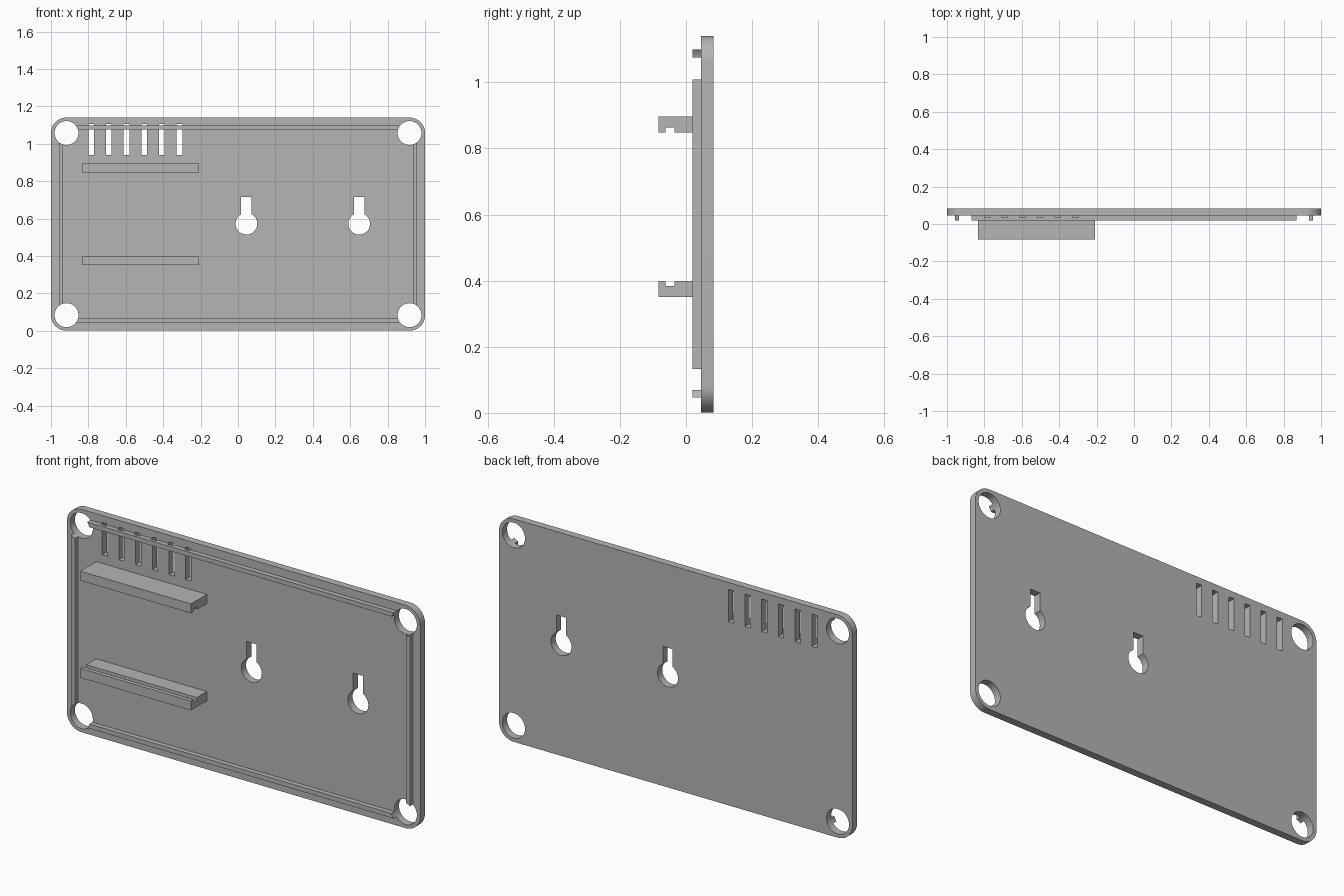
import bpy, bmesh, math
from mathutils import Vector

cube = bpy.data.objects.get("Cube")
if cube:
    bpy.data.objects.remove(cube, do_unlink=True)

grey = bpy.data.materials.new("plain grey")
grey.use_nodes = True
colour = (0.46, 0.46, 0.46, 1)
grey.diffuse_color = colour
grey.node_tree.nodes["Principled BSDF"].inputs["Base Color"].default_value = colour


def prism(name, outline, start, end, axis="Y"):
    """Extrude a 2D outline: (x, z) along Y, or (y, z) along X."""
    def place(p, d):
        return (p[0], d, p[1]) if axis == "Y" else (d, p[0], p[1])
    bm = bmesh.new()
    face = bm.faces.new([bm.verts.new(place(p, start)) for p in outline])
    top = bmesh.ops.extrude_face_region(bm, geom=[face])["geom"]
    shift = (0, end - start, 0) if axis == "Y" else (end - start, 0, 0)
    bmesh.ops.translate(bm, vec=Vector(shift),
                        verts=[v for v in top if isinstance(v, bmesh.types.BMVert)])
    bmesh.ops.recalc_face_normals(bm, faces=bm.faces)
    mesh = bpy.data.meshes.new(name)
    bm.to_mesh(mesh)
    bm.free()
    mesh.materials.append(grey)
    obj = bpy.data.objects.new(name, mesh)
    bpy.context.collection.objects.link(obj)
    return obj


def arc(cx, cz, r, a0, a1, steps):
    return [(cx + r * math.cos(a), cz + r * math.sin(a))
            for a in (a0 + (a1 - a0) * i / steps for i in range(steps + 1))]


def rect(x0, x1, z0, z1):
    return [(x0, z0), (x1, z0), (x1, z1), (x0, z1)]


def activate(obj):
    bpy.ops.object.select_all(action="DESELECT")
    obj.select_set(True)
    bpy.context.view_layer.objects.active = obj


def cut(obj, cutters):
    activate(obj)
    for c in cutters:
        mod = obj.modifiers.new("cut", "BOOLEAN")
        mod.operation = "DIFFERENCE"
        mod.solver = "EXACT"
        mod.object = c
        bpy.ops.object.modifier_apply(modifier=mod.name)


# Main dimensions
PLATE_FRONT, PLATE_BACK, LIP_FRONT = 0.045, 0.083, 0.02
HX, LOW, HIGH = 0.917, 0.084, 1.058
RADIUS = 0.083

# Rounded back plate
outline = []
for i, (cx, cz) in enumerate([(HX, HIGH), (-HX, HIGH), (-HX, LOW), (HX, LOW)]):
    outline += arc(cx, cz, RADIUS, i * math.pi / 2, (i + 1) * math.pi / 2, 12)
plate = prism("back_plate", outline, PLATE_FRONT, PLATE_BACK)

# Thin locating lip around the front
lip = prism("locating_lip", rect(-0.958, 0.958, 0.046, 1.099), LIP_FRONT, PLATE_FRONT)
lip_core = prism("lip_core_cutter", rect(-0.936, 0.936, 0.069, 1.076), -0.1, 0.2)

# Corner screw holes
holes = [prism("corner_hole_cutter", arc(x, z, 0.064, 0, 2 * math.pi, 48)[:-1], -0.1, 0.2)
         for x in (-HX, HX) for z in (LOW, HIGH)]

# Vent slots, which also notch the rear of the lip
slots = [prism("vent_cutter", rect(x - 0.015, x + 0.015, 0.94, 1.106), 0.035, 0.2)
         for x in (-0.785 + 0.0945 * i for i in range(6))]

# Keyhole hangers
half, r = 0.028, 0.058
gap = math.asin(half / r)
keyholes = []
for x in (0.045, 0.648):
    shape = arc(x, 0.573, r, math.pi / 2 + gap, 2.5 * math.pi - gap, 40)
    shape += [(x + half, 0.715), (x - half, 0.715)]
    keyholes.append(prism("keyhole_cutter", shape, -0.1, 0.2))

cut(plate, holes + slots + keyholes)
cut(lip, [lip_core] + holes + slots)
for cutter in [lip_core] + holes + slots + keyholes:
    bpy.data.objects.remove(cutter, do_unlink=True)

# Grooved board rails, facing each other
for name, outer, side in (("lower_rail", 0.351, 1), ("upper_rail", 0.896, -1)):
    inner, groove = outer + side * 0.048, outer + side * 0.033
    profile = [(-0.083, outer), (PLATE_FRONT, outer), (PLATE_FRONT, inner),
               (-0.035, inner), (-0.035, groove), (-0.062, groove),
               (-0.062, inner), (-0.083, inner)]
    prism(name, profile, -0.834, -0.208, "X")

# Smooth the rounded walls
for obj in (plate, lip):
    activate(obj)
    bpy.ops.object.shade_smooth_by_angle(angle=math.radians(30))
